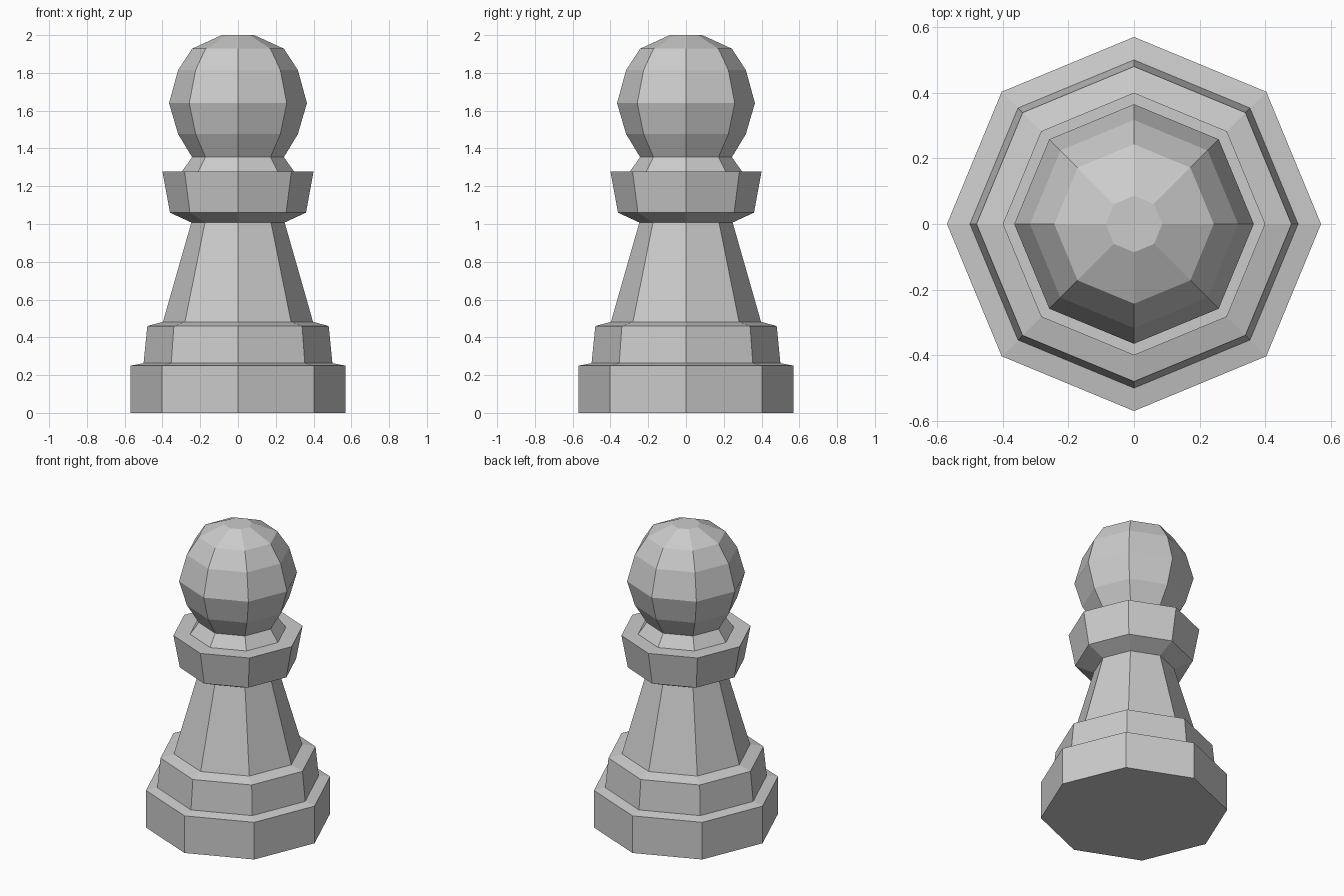
import bpy, bmesh
from math import cos, sin, tau

if "Cube" in bpy.data.objects:
    bpy.data.objects.remove(bpy.data.objects["Cube"])

SIDES = 8

# Profile as (radius, height), bottom to top
foot = [(0.57, 0), (0.57, 0.25), (0.50, 0.263), (0.48, 0.46), (0.397, 0.482)]
stem = [(0.247, 1.008)]
collar = [(0.36, 1.06), (0.40, 1.278), (0.297, 1.278)]
head = [(0.243, 1.354), (0.317, 1.476), (0.365, 1.64),
        (0.317, 1.815), (0.243, 1.928), (0.086, 2.0)]


def lathe(name, profile):
    """Turn a profile around z into a closed, flat-faced solid."""
    bm = bmesh.new()
    rings = [[bm.verts.new((r * cos(tau * i / SIDES), r * sin(tau * i / SIDES), z))
              for i in range(SIDES)] for r, z in profile]
    for low, high in zip(rings, rings[1:]):
        for i in range(SIDES):
            j = (i + 1) % SIDES
            bm.faces.new((low[i], low[j], high[j], high[i]))
    bm.faces.new(rings[0][::-1])
    bm.faces.new(rings[-1])
    mesh = bpy.data.meshes.new(name)
    bm.to_mesh(mesh)
    bm.free()
    obj = bpy.data.objects.new(name, mesh)
    bpy.context.collection.objects.link(obj)
    return obj


# One turned piece: foot, stem, collar and head
lathe("chess_pawn", foot + stem + collar + head)
